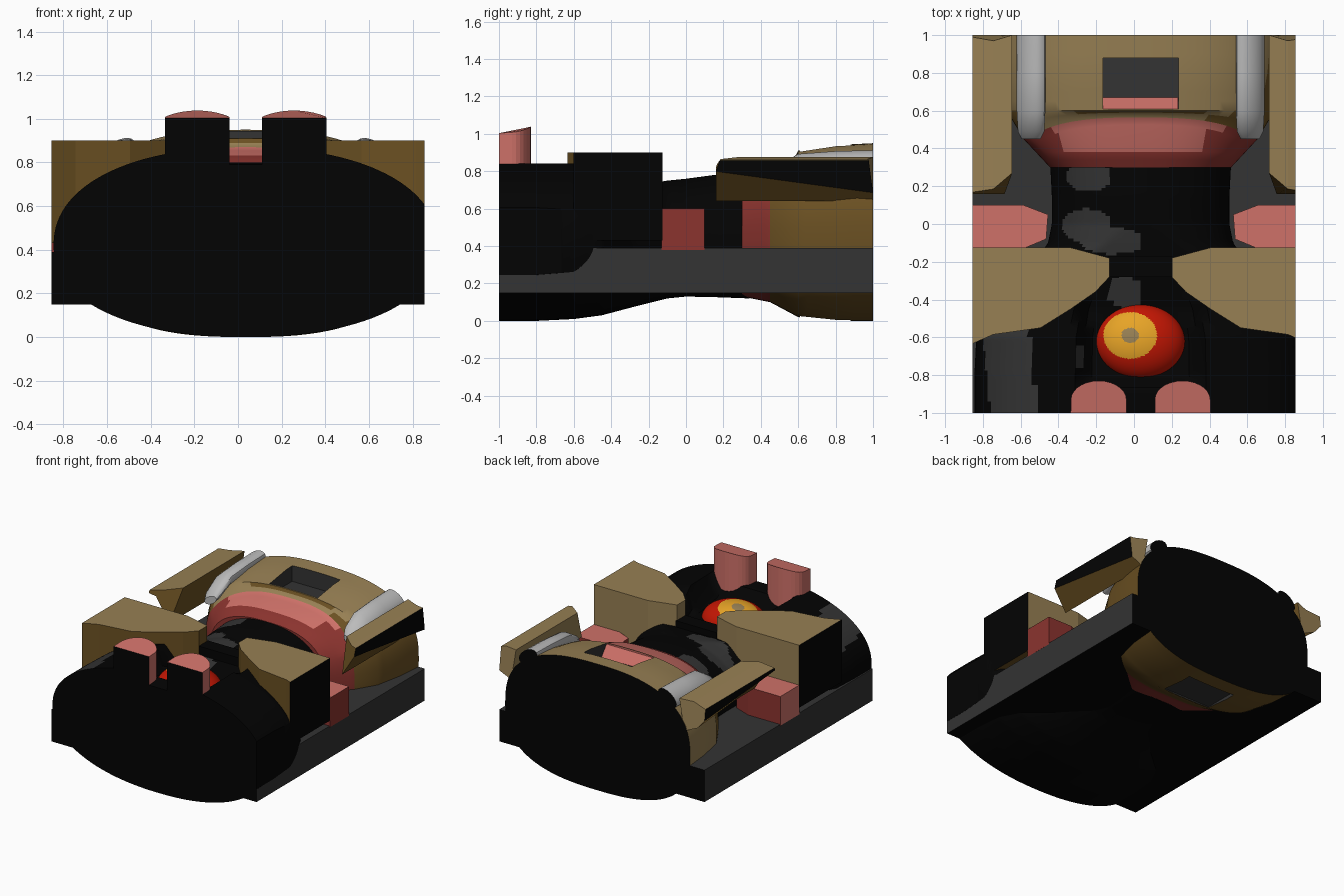
import bpy, bmesh, math
from mathutils import Vector

cube = bpy.data.objects.get("Cube")
if cube:
    bpy.data.objects.remove(cube)

C = 0.035      # x of the symmetry plane
HALF = 0.855   # the model is sliced off at this x on both sides
SIDES = 120    # points round a hull section


def material(name, r, g, b):
    m = bpy.data.materials.new(name)
    m.use_nodes = True
    m.diffuse_color = (r, g, b, 1)
    m.node_tree.nodes["Principled BSDF"].inputs["Base Color"].default_value = (r, g, b, 1)
    return m


MATS = [material("black", .001, .001, .001), material("dark grey", .033, .033, .033),
        material("tan", .31, .215, .088), material("brown", .145, .08, .016),
        material("pink", .62, .165, .14), material("dark red", .26, .034, .028),
        material("silver", .5, .5, .5), material("red", .55, .008, .001),
        material("amber", .8, .37, .02)]
BLACK, GREY, TAN, BROWN, PINK, DARK_RED, SILVER, RED, AMBER = range(9)


def paint(bm, colour, caps=True):
    # colour is an index or a rule; sliced ends are black
    bm.normal_update()
    for f in bm.faces:
        c = f.calc_center_median()
        cut = abs(c.y) > .998 or abs(c.x) > HALF - .002
        f.material_index = BLACK if caps and cut else (colour(f, c) if callable(colour) else colour)


def tan_panel(f, c):
    # undersides and faces turned to the front or the left are brown
    n = f.normal
    return BROWN if n.z < -.2 or (n.z < .6 and (n.y < -.3 or n.x > .5)) else TAN


def finish(name, bm, colour, smooth=False, caps=True):
    for sx in (1, -1):
        geom = bm.verts[:] + bm.edges[:] + bm.faces[:]
        cut = bmesh.ops.bisect_plane(bm, geom=geom, dist=1e-5, plane_co=(sx * HALF, 0, 0),
                                     plane_no=(sx, 0, 0), clear_outer=True)
        edges = [e for e in cut["geom_cut"] if isinstance(e, bmesh.types.BMEdge) and e.is_boundary]
        if edges:
            bmesh.ops.triangle_fill(bm, edges=edges, use_beauty=True)
    bmesh.ops.recalc_face_normals(bm, faces=bm.faces)
    paint(bm, colour, caps)
    me = bpy.data.meshes.new(name)
    bm.to_mesh(me)
    bm.free()
    for m in MATS:
        me.materials.append(m)
    ob = bpy.data.objects.new(name, me)
    bpy.context.collection.objects.link(ob)
    if smooth:
        bpy.ops.object.select_all(action='DESELECT')
        ob.select_set(True)
        bpy.context.view_layer.objects.active = ob
        bpy.ops.object.shade_smooth_by_angle(angle=math.radians(35))
    return ob


def skin(rings):
    # closed skin over a row of equal rings
    bm = bmesh.new()
    rows = [[bm.verts.new(p) for p in r] for r in rings]
    n = len(rows[0])
    for a, b in zip(rows, rows[1:]):
        for i in range(n):
            bm.faces.new((a[i], a[(i + 1) % n], b[(i + 1) % n], b[i]))
    bm.faces.new(rows[0])
    bm.faces.new(rows[-1])
    return bm


def prism(plan, side, z0, z1):
    # plan points are (distance from symmetry plane, y); heights may be functions of them
    lift = lambda z: [(C + side * d, y, z(d, y) if callable(z) else z) for d, y in plan]
    return skin([lift(z0), lift(z1)])


def table(keys, y):
    for a, b in zip(keys, keys[1:]):
        if y <= b[0]:
            t = (y - a[0]) / (b[0] - a[0])
            return [p + (q - p) * t for p, q in zip(a, b)][1:]
    return keys[-1][1:]


def oval(y, hw, bottom, top, power, mid):
    pts = []
    for i in range(SIDES):
        a = 2 * math.pi * i / SIDES
        co, si = math.cos(a), math.sin(a)
        x = math.copysign(abs(co) ** (2 / power), co) * hw
        z = math.copysign(abs(si) ** (2 / power), si) * (top - mid if si > 0 else mid - bottom) + mid
        pts.append(Vector((C + x, y, z)))
    return pts


# front hull narrowing into the waist, with a sunken bay along the top
KEYS = [(-1, .88, 0, .87, .79), (-.87, .88, 0, .87, .8), (-.8, .88, 0, .87, .7),
        (-.6, .87, .01, .87, .67), (-.45, .8, .03, .85, .68), (-.28, .62, .075, .8, .72),
        (-.1, .49, .12, .77, .75), (0, .47, .13, .76, .76), (.15, .47, .127, .78, .78),
        (.34, .48, .12, .79, .79)]
rings = []
for i in range(91):
    y = -1 + i * 1.34 / 90
    hw, bottom, top, floor = table(KEYS, y)
    ring = oval(y, hw, bottom, top, 2.2, .42)
    for p in ring:
        if abs(p.x - C) < .34 and p.z > .5:
            t = min(1, max(0, (.34 - abs(p.x - C)) / .06))
            p.z += (min(p.z, floor) - p.z) * t
    rings.append(ring)


def hull_colour(f, c):
    if f.normal.z < .1:
        return BLACK
    spots = ((-.24, .25, .12, .08), (-.25, -.01, .13, .09), (-.12, -.09, .17, .07),
             (-.05, -.36, .09, .09), (-.29, -.7, .02, .06))
    patch = any(((c.x - x) / a) ** 2 + ((c.y - y) / b) ** 2 < 1 for x, y, a, b in spots)
    return GREY if patch or (-.8 < c.x + .1 * (c.y + .6) < -.55 and c.y < -.5) else BLACK


finish("front_hull", skin(rings), hull_colour, True)

# rear hull with a pink collar
REAR = [(.3, .48, .13, .79), (.45, .62, .1, .87), (.6, .71, .02, .91), (.8, .75, 0, .94), (1, .77, 0, .95)]
rings = []
for y in (.3, .34, .38, .42, .45, .52, .6, .65, .7, .8, .9, 1):
    hw, bottom, top = table(REAR, y)
    ring = oval(y, hw, bottom, top, 2.6, .45)
    for p in ring:
        if .4 < y < .55:
            p.y += .13 * max(0, (p.z - .65) / .25) * (1.6 - 2 * y if y > .45 else 1)
    rings.append(ring)


def rear_colour(f, c):
    if f.index < 4 * SIDES or c.y < .31:
        return PINK if c.y > .41 and c.z > .76 and c.x < .1 + 2 * (c.y - .41) + .2 else DARK_RED
    if .33 < c.x and c.y < .55 + .19 * (c.x - .33) and c.z > .6:
        return BROWN
    return tan_panel(f, c)


bm = skin(rings)
bm.faces.index_update()
rear = finish("rear_hull", bm, rear_colour, True)

# hatch recesses cut into the top and underside of the rear hull
for z in (.9, .0):
    bpy.ops.mesh.primitive_cube_add(size=1, location=(C, .745, z))
    cutter = bpy.context.object
    cutter.name = "hatch_cutter"
    cutter.scale = (.4, .27, .16 if z else .06)
    cutter.hide_render = True
    mod = rear.modifiers.new("hatch", 'BOOLEAN')
    mod.operation, mod.solver, mod.object = 'DIFFERENCE', 'EXACT', cutter
    bpy.context.view_layer.objects.active = rear
    bpy.ops.object.modifier_apply(modifier=mod.name)
    bpy.data.objects.remove(cutter)
for f in rear.data.polygons:
    c, n = f.center, f.normal
    if abs(c.x - C) < .202 and .608 < c.y < .882:
        if abs(n.z) < .3:
            f.material_index = PINK if n.y > .5 and c.z > .5 else GREY
        elif abs(abs(n.z) - 1) < .0001 and .025 < c.z < .83:
            f.material_index = GREY
# sloping pink wall at the front of the top hatch
slope = [[(C + d, y, z) for y, z in ((.609, .9), (.67, .823), (.609, .823))] for d in (-.199, .199)]
finish("hatch_ramp", skin(slope), PINK)

# flat base plate
plan = [(-HALF, -1), (HALF, -1), (HALF, 1), (-HALF, 1)]
plate = skin([[(x * .9995, y, z) for x, y in plan] for z in (.15, .39)])
finish("base_plate", plate, lambda f, c: BLACK if f.normal.z < -.5 or abs(f.normal.y) > .5 else GREY,
       caps=False)

# bar joining the shoulder blocks
finish("cross_bar", prism([(-.17, -.28), (.17, -.28), (.17, -.17), (-.17, -.17)], 1, .6, .785), BLACK)

# red dome with an amber centre
bm = bmesh.new()
bmesh.ops.create_uvsphere(bm, u_segments=144, v_segments=90, radius=1)
for v in bm.verts:
    v.co = Vector((C + v.co.x * .235, -.625 + v.co.y * .2, .66 + v.co.z * .135))


def dome_colour(f, c):
    r = math.hypot(c.x + .02, (c.y + .59) * 1.15)
    return RED if r > .142 or c.z < .66 else AMBER if r > .046 else TAN


finish("dome", bm, dome_colour, True)

for side, word in ((1, "left"), (-1, "right")):
    # upright fins with rounded backs
    plan = [(.075, -1)] + [(.222 - .147 * math.cos(a), -.93 + .1 * math.sin(a))
                           for a in [math.pi * k / 14 for k in range(15)]] + [(.37, -1)]
    finish(word + "_front_fin", prism(plan, side, .66, lambda d, y: 1.035 - 1.1 * (d - .222) ** 2
                                      + .06 * (y + .88)), PINK)

    # shoulder blocks
    plan = [(.95, -.125), (.37, -.125), (.165, -.18), (.165, -.28), (.24, -.36),
            (.37, -.45), (.53, -.55), (.78, -.585), (.95, -.66)]
    finish(word + "_shoulder_block", prism(plan, side, .43, .9), tan_panel)

    # flat-topped side steps with dark sides
    plan = [(.95, -.13), (.62, -.13), (.5, -.08), (.49, .05), (.62, .1), (.95, .1)]
    finish(word + "_side_step", prism(plan, side, .38, .6),
           lambda f, c: PINK if f.normal.z > .5 or c.x < -.85 else DARK_RED, caps=False)

    # side blades above the rear hull, their undersides rising outwards
    def blade(yi, yo, edge):
        return [(C + side * d, y, z) for d, y, z in
                ((.68, yi, .875), (.78, (yi + yo) / 2 - .03, .865), (.95, yo, .83),
                 (.83, yo, edge), (.72, yo, .64))]
    finish(word + "_side_blade", skin([blade(.27, .16, .815), blade(1, 1, .69)]), tan_panel)

    # silver rails lying on the hull shoulders, tilted outwards
    rail = []
    for y, z, h, w in ((.45, .74, .03, .05), (.49, .77, .05, .07), (.6, .83, .055, .076),
                       (.8, .845, .055, .076), (1, .85, .055, .076)):
        rail.append([(C + side * (.58 + w * math.cos(a)), y, z + h * math.sin(a) - .4 * w * math.cos(a))
                     for a in [math.pi * k / 8 for k in range(16)]])
    finish(word + "_rail", skin(rail), SILVER, True)
